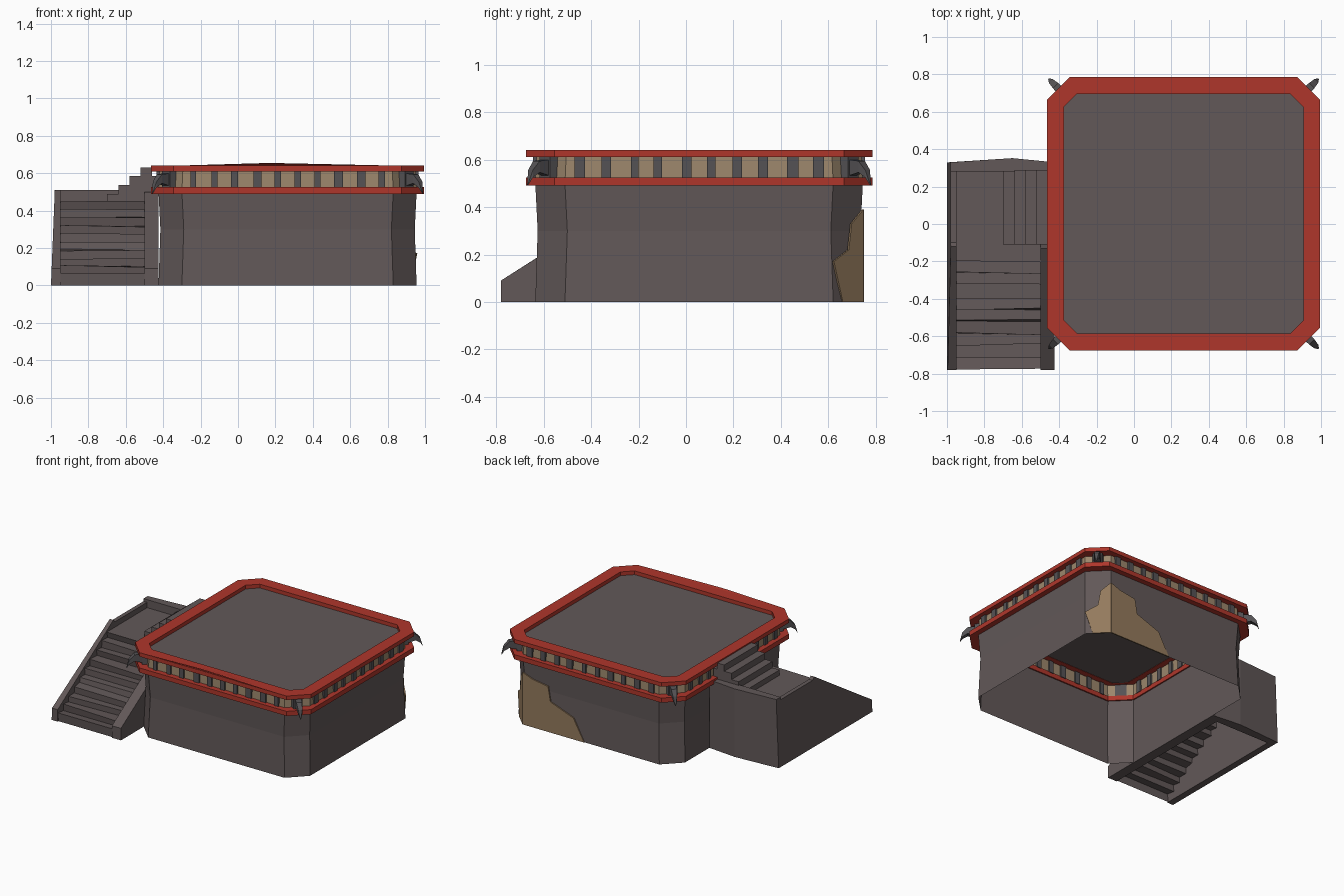
import bpy, bmesh, random
from mathutils import Vector
random.seed(4)

cube = bpy.data.objects.get("Cube")
if cube:
    bpy.data.objects.remove(cube, do_unlink=True)

CX, CY = 0.265, 0.055      # centre of the building


def material(name, rgb):
    m = bpy.data.materials.new(name)
    m.use_nodes = True
    m.diffuse_color = (*rgb, 1)
    m.node_tree.nodes["Principled BSDF"].inputs["Base Color"].default_value = (*rgb, 1)
    return m


STONE = material("grey stone", (0.122, 0.098, 0.098))
METAL = material("dark metal", (0.09, 0.085, 0.09))
RED = material("red paint", (0.43, 0.037, 0.024))
TAN = material("tan panel", (0.33, 0.24, 0.15))
PLASTER = material("bare plaster", (0.296, 0.195, 0.109))


def finish(name, bm, mat):
    bmesh.ops.recalc_face_normals(bm, faces=bm.faces)
    mesh = bpy.data.meshes.new(name)
    bm.to_mesh(mesh)
    bm.free()
    mesh.materials.append(mat)
    ob = bpy.data.objects.new(name, mesh)
    bpy.context.collection.objects.link(ob)
    return ob


def octagon(half, cut, z):
    """Square with cut corners, counter-clockwise from the front left end."""
    k = half - cut
    pts = [(-k, -half), (k, -half), (half, -k), (half, k),
           (k, half), (-k, half), (-half, k), (-half, -k)]
    return [Vector((CX + x, CY + y, z)) for x, y in pts]


def loft(name, loops, mat, closed=True, ring=False):
    """Bridge loops of points; ring joins the last loop to the first."""
    bm = bmesh.new()
    rows = [[bm.verts.new(p) for p in loop] for loop in loops]
    pairs = list(zip(rows, rows[1:])) + ([(rows[-1], rows[0])] if ring else [])
    n = len(rows[0])
    for a, b in pairs:
        for i in range(n if closed else n - 1):
            j = (i + 1) % n
            bm.faces.new((a[i], a[j], b[j], b[i]))
    return finish(name, bm, mat)


def solid(name, bottom, top, mat):
    """Closed prism between two matching outlines."""
    bm = bmesh.new()
    a = [bm.verts.new(p) for p in bottom]
    b = [bm.verts.new(p) for p in top]
    bm.faces.new(a)
    bm.faces.new(b)
    for i in range(len(a)):
        j = (i + 1) % len(a)
        bm.faces.new((a[i], a[j], b[j], b[i]))
    return finish(name, bm, mat)


def box(name, lo, hi, mat):
    outline = [(lo[0], lo[1]), (hi[0], lo[1]), (hi[0], hi[1]), (lo[0], hi[1])]
    return solid(name, [(x, y, lo[2]) for x, y in outline],
                 [(x, y, hi[2]) for x, y in outline], mat)


# Building: open-bottomed wall, panel band, trims and deck
loft("wall", [octagon(0.69, 0.125, 0), octagon(0.68, 0.125, 0.3),
              octagon(0.69, 0.125, 0.5)], STONE)
loft("panel_band", [octagon(0.69, 0.125, 0.5), octagon(0.685, 0.125, 0.615)], TAN)
loft("lower_trim", [octagon(0.68, 0.12, 0.49), octagon(0.73, 0.12, 0.49),
                    octagon(0.73, 0.12, 0.525), octagon(0.68, 0.12, 0.525)], RED, ring=True)
loft("upper_trim", [octagon(0.64, 0.07, 0.61), octagon(0.73, 0.12, 0.61),
                    octagon(0.73, 0.12, 0.64), octagon(0.64, 0.07, 0.64)], RED, ring=True)
bm = bmesh.new()
bm.faces.new([bm.verts.new(p) for p in octagon(0.642, 0.07, 0.612)])
finish("deck", bm, STONE)

# Slight hump along the front of the upper trim
f = CY - 0.73
solid("front_trim_hump",
      [(-0.345, f, 0.638), (0.17, f, 0.638), (0.875, f, 0.638), (0.17, f + 0.085, 0.638)],
      [(-0.345, f, 0.64), (0.17, f, 0.655), (0.875, f, 0.64), (0.17, f + 0.085, 0.64)], RED)

# Small uprights dividing the band on all four sides
for side in range(4):
    for i in range(10):
        t = -0.5 + i * 0.111 + random.uniform(-0.008, 0.008)
        w = random.uniform(0.015, 0.024)
        s = 1 if side % 2 else -1
        lo, hi = sorted((s * 0.675, s * 0.7))
        if side < 2:
            a, b = (CX + t - w, CY + lo, 0.52), (CX + t + w, CY + hi, 0.615)
        else:
            a, b = (CX + lo, CY + t - w, 0.52), (CX + hi, CY + t + w, 0.615)
        box("band_upright", a, b, METAL)

# Corner brackets with a hooked horn; d is the distance out along the diagonal
for sx in (-1, 1):
    for sy in (-1, 1):
        def section(d, z, w, h):
            out = []
            for u, v in ((-w, -h), (w, -h), (w, h), (-w, h)):
                out.append((CX + sx * (d + u), CY + sy * (d - u), z + v))
            return out
        solid("corner_plate", section(0.62, 0.568, 0.028, 0.047),
              section(0.65, 0.568, 0.022, 0.047), METAL)
        horn = [section(0.64, 0.565, 0.016, 0.035), section(0.685, 0.57, 0.014, 0.024),
                section(0.71, 0.54, 0.010, 0.016), section(0.722, 0.495, 0.002, 0.003)]
        loft("corner_horn", horn, METAL)

# Exposed plaster on the back corner: one plate on the cut corner, one on the back
chip = [(0, 0.17), (0.3, 0), (1, 0), (1, 0.39), (0.6, 0.33), (0.5, 0.22)]
A, B = octagon(0.69, 0.125, 0)[3:5]
N = Vector((1, 1, 0)).normalized()
for name, pts, inner, outer in (
        ("corner_plaster", [A.lerp(B, t) + Vector((0, 0, z)) for t, z in chip], N, N),
        ("back_plaster", [Vector((x, B.y, z)) for x, z in
                          ((0.83, 0), (0.83, 0.39), (0.75, 0.36), (0.62, 0.34),
                           (0.6, 0.23), (0.41, 0.16), (0.32, 0))],
         Vector((0, 1, 0)), Vector((0, 1, 0)))):
    solid(name, [p - inner * 0.004 for p in pts], [p + outer * 0.005 for p in pts], PLASTER)

# Staircase side walls
profile = [(-0.78, 0), (-0.78, 0.09), (-0.12, 0.51), (-0.1, 0.49), (0.33, 0.49), (0.33, 0)]
solid("outer_stair_wall", [(-1 + 0.04 * z, y, z) for y, z in profile],
      [(-0.95, y, z) for y, z in profile], STONE)
profile = [(-0.78, 0), (-0.78, 0.09), (-0.13, 0.5), (-0.11, 0.45), (0.33, 0.45), (0.33, 0)]
solid("inner_stair_wall", [(-0.5, y, z) for y, z in profile],
      [(-0.425, y, z) for y, z in profile], STONE)

# Rough treads and landing as one folded sheet, open below
left, right = [], []
STEPS = 10
for i in range(STEPS):
    y, z = -0.77 + i * 0.064, 0.06 + i * 0.043
    for py, pz in ((y, z - 0.043), (y - 0.006, z)):
        for row, x in ((left, -0.955), (right, -0.495)):
            row.append((x, py + random.uniform(-0.01, 0.01), pz + random.uniform(-0.006, 0.006)))
for row, x in ((left, -0.955), (right, -0.495)):
    row[0] = (x, -0.77, 0)
    row.append((x, 0.3, 0.45))
loft("stair_treads", [left, right], STONE, closed=False)

# Back wall of the landing, bowed outward
plan = [(-0.99, 0.28), (-0.425, 0.28), (-0.425, 0.33), (-0.65, 0.352), (-0.99, 0.33)]
solid("landing_back_wall", [(x, y, 0) for x, y in plan],
      [(max(x, -0.98), y, 0.51) for x, y in plan], STONE)

# Short flight from the landing up to the deck
for i in range(4):
    x = -0.70 + i * 0.06
    box("upper_step", (x, -0.11, 0.44), (-0.43 if i < 3 else -0.46, 0.29, 0.49 + i * 0.047), STONE)
